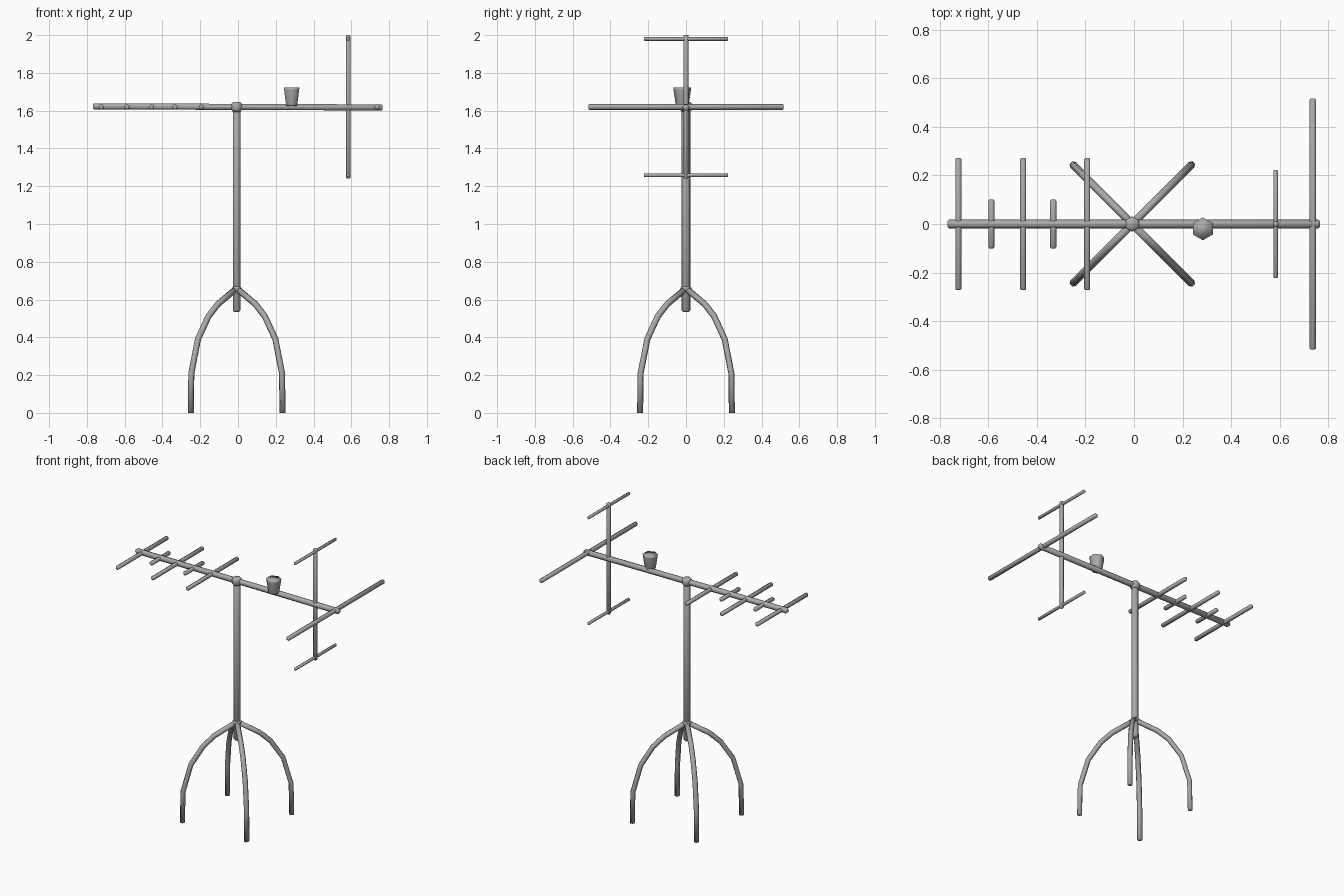
import bpy, bmesh, math
from mathutils import Vector

cube = bpy.data.objects.get("Cube")
if cube:
    bpy.data.objects.remove(cube, do_unlink=True)

metal = bpy.data.materials.new("grey metal")
metal.use_nodes = True
GREY = (0.4, 0.4, 0.4, 1)
metal.diffuse_color = GREY
metal.node_tree.nodes["Principled BSDF"].inputs["Base Color"].default_value = GREY

SIDES = 6
CX = -0.007      # mast axis
BOOM_Z = 1.62


def tube(name, points, radii, side):
    """Sweep a closed hexagon along points; one corner lies along the side vector."""
    pts = [Vector(p) for p in points]
    side = Vector(side).normalized()
    bm = bmesh.new()
    rings = []
    for i, p in enumerate(pts):
        t = (pts[min(i + 1, len(pts) - 1)] - pts[max(i - 1, 0)]).normalized()
        u = (side - t * side.dot(t)).normalized()
        v = t.cross(u)
        rings.append([bm.verts.new(p + radii[i] * (math.cos(a) * u + math.sin(a) * v))
                      for a in (math.tau * k / SIDES for k in range(SIDES))])
    for a, b in zip(rings, rings[1:]):
        for k in range(SIDES):
            n = (k + 1) % SIDES
            bm.faces.new((a[k], a[n], b[n], b[k]))
    bm.faces.new(rings[0][::-1])
    bm.faces.new(rings[-1])
    for f in bm.faces:
        f.smooth = True
    bmesh.ops.recalc_face_normals(bm, faces=bm.faces[:])
    me = bpy.data.meshes.new(name)
    bm.to_mesh(me)
    bm.free()
    me.materials.append(metal)
    ob = bpy.data.objects.new(name, me)
    bpy.context.collection.objects.link(ob)
    return ob


def rod(name, start, end, r, side):
    """Straight rod with slightly eased ends."""
    a, b = Vector(start), Vector(end)
    d = (b - a).normalized() * r * 0.35
    return tube(name, [a, a + d, b - d, b], [r * 0.7, r, r, r * 0.7], side)


def cross_bar(name, x, z, half, r):
    rod(name, (x, -half, z), (x, half, z), r, (0, 0, 1))


# Mast and its collars
Y = (0, 1, 0)
rod("mast", (CX, 0, 0.535), (CX, 0, 1.62), 0.0225, Y)
rod("top_collar", (CX, 0, 1.594), (CX, 0, 1.646), 0.032, Y)
rod("leg_collar", (CX, 0, 0.638), (CX, 0, 0.672), 0.029, Y)

# Four curved legs
LEG = [(0.005, 0.655), (0.1, 0.575), (0.15, 0.51), (0.205, 0.39), (0.24, 0.21), (0.243, 0)]
for front, sy in (("front", -1), ("back", 1)):
    for hand, sx in (("right", -1), ("left", 1)):
        tube(f"{front}_{hand}_leg", [(CX + sx * d, sy * d, z) for d, z in LEG],
             [0.0165] * len(LEG), (-sy, sx, 0))

# Boom, directors and reflector
rod("boom", (-0.768, 0, BOOM_Z + 0.003), (0.766, 0, BOOM_Z - 0.003), 0.0185, Y)
for i, x in enumerate((-0.724, -0.588, -0.457, -0.333, -0.193)):
    cross_bar(f"director_{i + 1}", x, BOOM_Z, 0.1 if i % 2 else 0.272, 0.0145)
cross_bar("reflector", 0.737, BOOM_Z, 0.517, 0.0155)

# Upright with its two cross bars
rod("upright", (0.584, 0, 1.24), (0.584, 0, 2.0), 0.0135, Y)
for name, z in (("upper_bar", 1.98), ("lower_bar", 1.258)):
    cross_bar(name, 0.584, z, 0.222, 0.0105)

# Tapered signal pot on the boom
tube("signal_pot", [(0.284, -0.02, z) for z in (1.625, 1.635, 1.71, 1.722)],
     [0.032, 0.035, 0.046, 0.047], Y)
